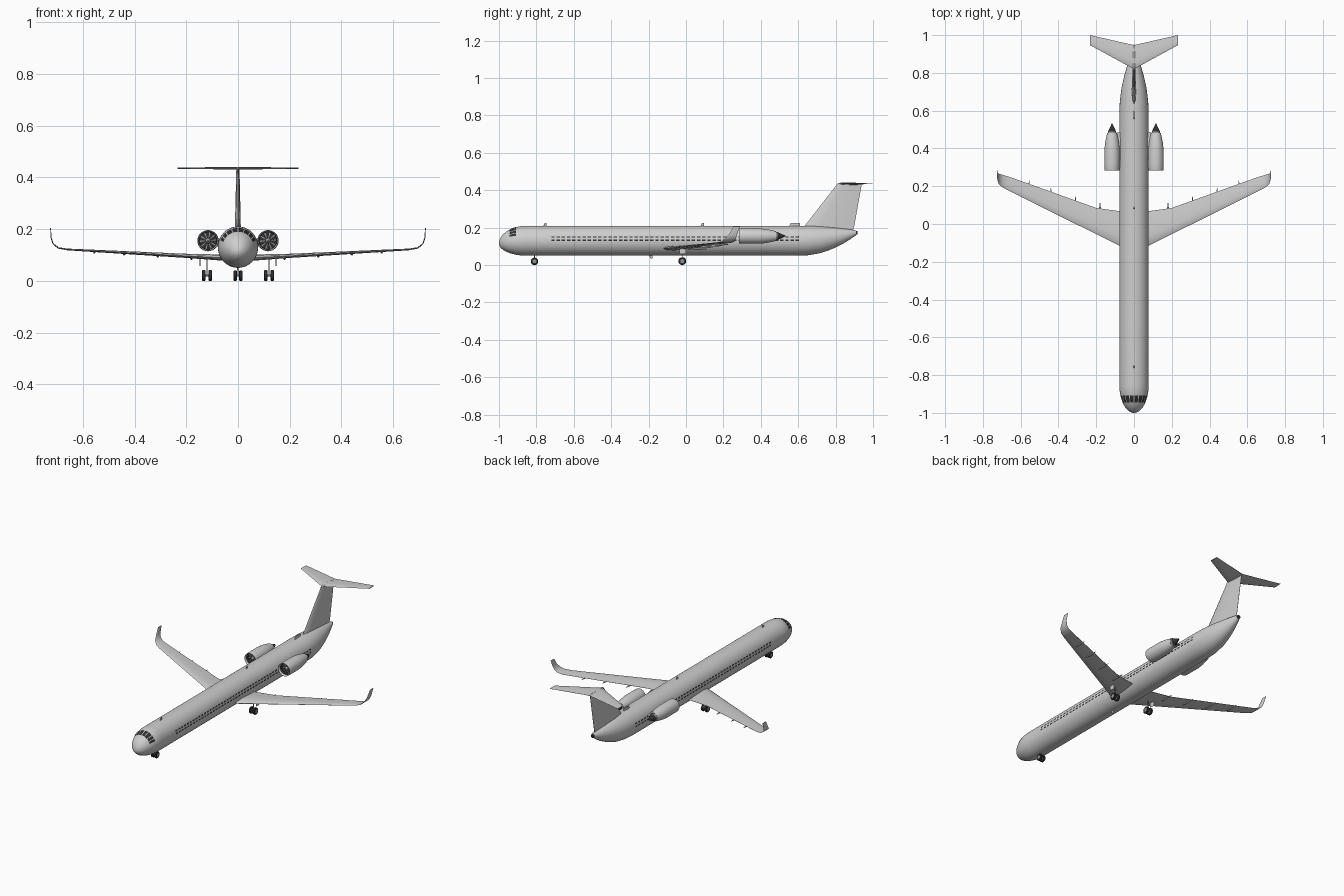
import bpy, bmesh
from math import sin, cos, pi, radians

if "Cube" in bpy.data.objects:
    bpy.data.objects.remove(bpy.data.objects["Cube"])


def material(name, value):
    m = bpy.data.materials.new(name)
    m.use_nodes = True
    color = (value, value, value, 1)
    m.diffuse_color = color
    m.node_tree.nodes["Principled BSDF"].inputs["Base Color"].default_value = color
    return m


PAINT = material("light grey paint", 0.62)
DARK = material("dark glass and rubber", 0.03)
METAL = material("grey metal", 0.3)


def finish(name, bm, mats, angle=35):
    bmesh.ops.recalc_face_normals(bm, faces=bm.faces)
    mesh = bpy.data.meshes.new(name)
    bm.to_mesh(mesh)
    bm.free()
    ob = bpy.data.objects.new(name, mesh)
    bpy.context.collection.objects.link(ob)
    for m in mats:
        mesh.materials.append(m)
    bpy.ops.object.select_all(action="DESELECT")
    ob.select_set(True)
    bpy.context.view_layer.objects.active = ob
    bpy.ops.object.shade_smooth_by_angle(angle=radians(angle))
    return ob


def loft(name, rings, mats, rule=None, caps=True, angle=35):
    """Skin a list of equal-length point rings; rule(face) gives its material."""
    bm = bmesh.new()
    vs = [[bm.verts.new(p) for p in ring] for ring in rings]
    n = len(vs[0])
    for a, b in zip(vs, vs[1:]):
        for i in range(n):
            j = (i + 1) % n
            bm.faces.new((a[i], a[j], b[j], b[i]))
    if caps:
        bm.faces.new(vs[0])
        bm.faces.new(vs[-1])
    if rule:
        for f in bm.faces:
            f.material_index = rule(f)
    return finish(name, bm, mats, angle)


def circle(x, y, z, r, n=32):
    return [(x + r * cos(2 * pi * i / n), y, z + r * sin(2 * pi * i / n)) for i in range(n)]


def turned(name, x, z, profile, mats, n=32, **kw):
    """Body of revolution along y from (y, radius) pairs."""
    return loft(name, [circle(x, y, z, r, n) for y, r in profile], mats, **kw)


# Fuselage section at y: half width, bottom, top
TAIL = [(0.58, 0.078, 0.05, 0.21), (0.65, 0.075, 0.052, 0.21), (0.72, 0.066, 0.064, 0.207),
        (0.78, 0.053, 0.085, 0.202), (0.84, 0.036, 0.114, 0.195), (0.88, 0.023, 0.139, 0.19),
        (0.91, 0.012, 0.16, 0.185)]


def section(y):
    if y < -0.85:
        s = max(1 - ((y + 0.85) / 0.15) ** 2, 0.0004) ** 0.5
        return 0.078 * s, 0.115 + 0.015 * s, 0.08 * s
    for a, b in zip(TAIL, TAIL[1:]):
        if a[0] < y <= b[0] + 1e-6:
            t = (y - a[0]) / (b[0] - a[0])
            w, lo, hi = (p + (q - p) * t for p, q in zip(a[1:], b[1:]))
            return w, (lo + hi) / 2, (hi - lo) / 2
    return 0.078, 0.13, 0.08


def skin(y, deg, grow=1.0):
    """Point on the fuselage, angle measured from the top."""
    w, zc, h = section(y)
    return (w * grow * sin(radians(deg)), y, zc + h * grow * cos(radians(deg)))


nose = [-0.85 - 0.15 * cos(pi / 2 * i / 14) for i in range(15)]
stations = nose + [-0.5, 0, 0.4] + [t[0] for t in TAIL]
loft("fuselage", [[skin(y, i * 7.5) for i in range(48)] for y in stations], [PAINT], angle=50)
turned("tail_exhaust", 0, 0.172, [(0.9, 0.011), (0.918, 0.009)], [DARK], n=16)


# Windows as thin plates following the skin
def plates(name, patches, steps=3):
    bm = bmesh.new()
    for y0, y1, a0, a1 in patches:
        grid = [[bm.verts.new(skin(y0 + (y1 - y0) * i / steps, a0 + (a1 - a0) * j / steps, 1.018))
                 for j in range(steps + 1)] for i in range(steps + 1)]
        for i in range(steps):
            for j in range(steps):
                bm.faces.new((grid[i][j], grid[i + 1][j], grid[i + 1][j + 1], grid[i][j + 1]))
    return finish(name, bm, [DARK])


panes = [(2, 18), (21, 38), (41, 54), (57, 68)]
plates("cockpit_windows", [(-0.945, -0.908, s * a, s * b) for a, b in panes for s in (1, -1)])
cabin = []
for i in range(48):
    y = -0.72 + i * 0.0278
    for a in (73, 85):
        cabin += [(y, y + 0.018, s * a, s * (a + 5.5)) for s in (1, -1)]
plates("cabin_windows", cabin, steps=1)

# Lifting surfaces: stations are (x, z, leading y, trailing y, thickness, tilt)
FOIL = [(0, 0), (0.07, 0.6), (0.3, 1), (0.65, 0.65), (1, 0.06),
        (1, -0.06), (0.65, -0.6), (0.3, -0.9), (0.07, -0.6)]


def foil(x, z, lead, trail, thick, tilt=0):
    nx, nz = -sin(radians(tilt)), cos(radians(tilt))
    return [(x + nx * h * thick / 2, lead + u * (trail - lead), z + nz * h * thick / 2)
            for u, h in FOIL]


def mirrored(half):
    """Full-span rings from stations running outwards from x = 0."""
    right = [[(-p[0], p[1], p[2]) for p in foil(*s)] for s in half[:0:-1]]
    return right + [foil(*s) for s in half]


WING = [(0, 0.088, -0.155, 0.066, 0.026), (0.078, 0.09, -0.115, 0.068, 0.024),
        (0.2, 0.096, -0.054, 0.085, 0.017), (0.66, 0.121, 0.175, 0.25, 0.007),
        (0.695, 0.127, 0.193, 0.26, 0.006, 30), (0.715, 0.143, 0.21, 0.266, 0.005, 65),
        (0.722, 0.165, 0.23, 0.273, 0.004, 85), (0.725, 0.205, 0.254, 0.288, 0.003, 90)]
loft("wings_with_winglets", mirrored(WING), [PAINT], angle=40)
loft("tail_fin", [foil(0, 0.16, 0.6, 0.885, 0.026, 90), foil(0, 0.21, 0.635, 0.9, 0.024, 90),
                  foil(0, 0.435, 0.81, 0.94, 0.013, 90)], [PAINT])
loft("tailplane", mirrored([(0, 0.435, 0.82, 0.947, 0.011), (0.233, 0.435, 0.947, 1.0, 0.005)]),
     [PAINT])
turned("tailplane_fairing", 0, 0.434, [(0.81, 0.002), (0.83, 0.007), (0.9, 0.007), (0.95, 0.002)],
       [PAINT], n=12)

# Aerials and dorsal intake: slim fins on the fuselage
for name, y, length, z, top in (("front_aerial", -0.765, 0.02, 0.205, 0.225),
                                ("middle_aerial", 0.075, 0.02, 0.205, 0.225),
                                ("belly_aerial", -0.2, 0.02, 0.055, 0.036),
                                ("dorsal_intake", 0.55, 0.06, 0.205, 0.226)):
    loft(name, [foil(0, z, y, y + length, 0.007, 90),
                foil(0, top, y + 0.01, y + length, 0.005, 90)], [PAINT])


def cylinder(name, x, y, z, r, width, mats, rule=None):
    """Wheel-like part with its axle along x and softened shoulders."""
    def ring(dx, k):
        return [(x + dx, y + r * k * cos(pi * i / 12), z + r * k * sin(pi * i / 12))
                for i in range(24)]
    w = width / 2
    rows = [(-w, 0.5), (-w, 0.85), (-w * 0.6, 1), (w * 0.6, 1), (w, 0.85), (w, 0.5)]
    return loft(name, [ring(*row) for row in rows], mats, rule)


def wheel_pair(name, x, y, r, gap, top):
    for k, dx in (("inner", -gap), ("outer", gap)):
        cylinder(name + "_" + k + "_wheel", x + dx, y, r, r, 0.014, [DARK, METAL],
                 lambda f: int(len(f.verts) > 4))
    cylinder(name + "_axle", x, y, r, 0.004, 2 * gap, [METAL])
    loft(name + "_strut", [[(x + px * 0.0025, y + py * 0.0025, z) for px, py in
                            ((-1, -1), (1, -1), (1, 1), (-1, 1))] for z in (r, top)], [METAL])


wheel_pair("nose_gear", 0, -0.81, 0.02, 0.011, 0.06)

for side, s in (("left", 1), ("right", -1)):
    # Engine nacelle, fan, spinner, exhaust cone and pylon
    ex, ez = s * 0.116, 0.155
    turned(side + "_nacelle", ex, ez,
           [(0.32, 0.033), (0.295, 0.035), (0.286, 0.037), (0.284, 0.039), (0.29, 0.0405),
            (0.32, 0.041), (0.39, 0.041), (0.43, 0.037), (0.46, 0.031), (0.482, 0.026),
            (0.478, 0.02)], [PAINT, DARK],
           rule=lambda f: int(f.calc_center_median().y > 0.289
                              and len(f.verts) == 4
                              and max(abs(v.co.x - ex) ** 2 + (v.co.z - ez) ** 2
                                      for v in f.verts) < 0.00125
                              and f.calc_center_median().y < 0.33), caps=False)
    fan = turned(side + "_fan", ex, ez, [(0.312, 0.034), (0.31, 0.008)], [DARK, METAL],
                 n=40, caps=False)
    for i, f in enumerate(fan.data.polygons):
        f.material_index = int(i % 4 == 0)
    turned(side + "_spinner", ex, ez, [(0.312, 0.011), (0.302, 0.008), (0.295, 0.001)], [METAL])
    turned(side + "_exhaust_cone", ex, ez,
           [(0.47, 0.024), (0.49, 0.021), (0.505, 0.014), (0.533, 0.001)], [METAL, DARK],
           rule=lambda f: int(f.calc_center_median().y > 0.495))
    loft(side + "_pylon", [foil(s * 0.06, 0.155, 0.33, 0.49, 0.018),
                           foil(s * 0.09, 0.155, 0.33, 0.485, 0.016)], [PAINT])

    # Main landing gear and its door
    wheel_pair(side + "_main_gear", s * 0.12, -0.02, 0.021, 0.0125, 0.09)
    loft(side + "_gear_door", [foil(s * 0.147, z, -0.035, 0.0, 0.003, 90) for z in (0.058, 0.092)],
         [PAINT])

    # Flap track fairings under the trailing edge
    for i, (x, tip, z) in enumerate(((0.18, 0.115, 0.086), (0.31, 0.145, 0.095),
                                     (0.44, 0.19, 0.103), (0.555, 0.23, 0.11))):
        turned(f"{side}_flap_fairing_{i + 1}", s * x, z,
               [(tip - 0.09, 0.001), (tip - 0.07, 0.005), (tip - 0.035, 0.005), (tip, 0.001)],
               [PAINT], n=10)
